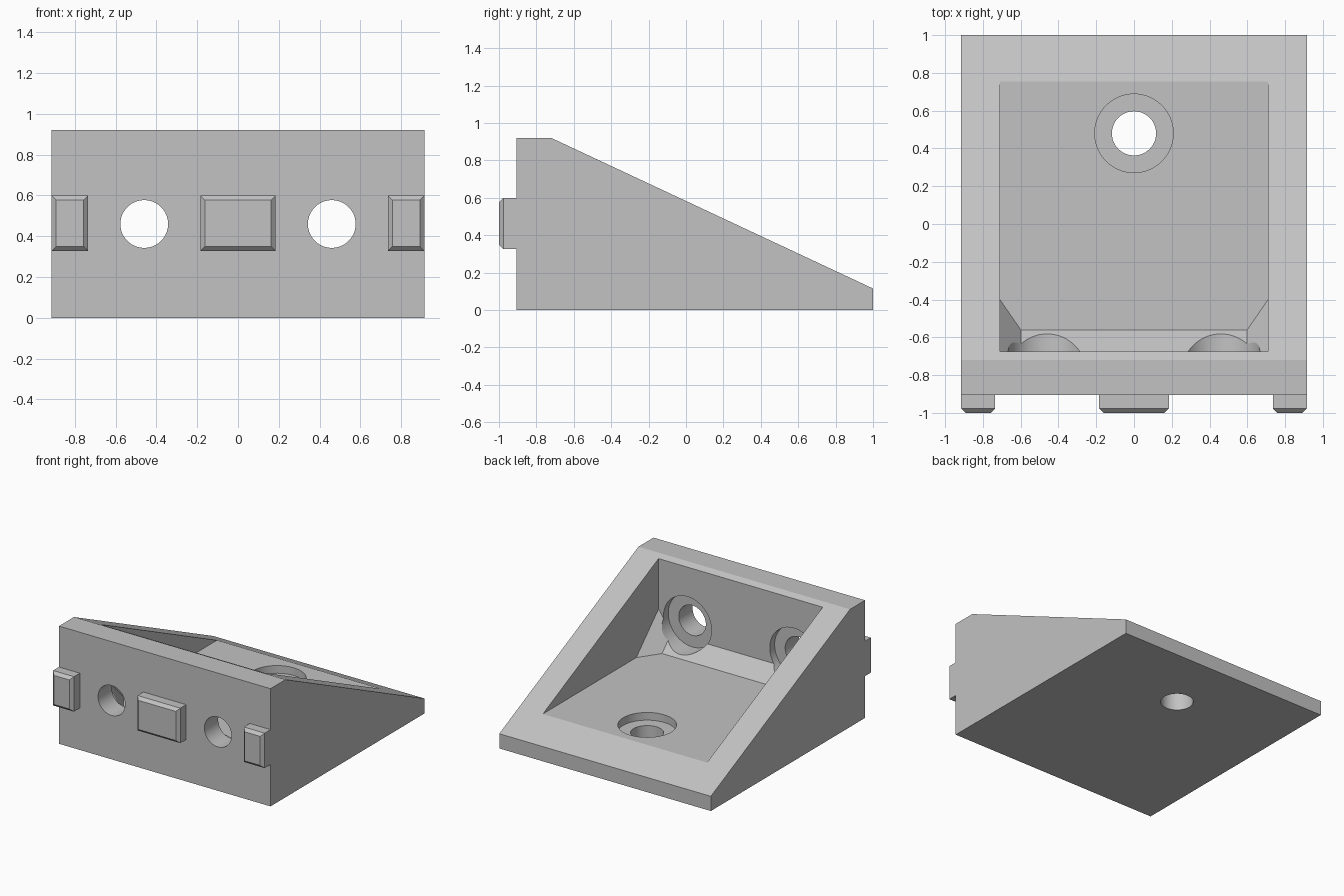
import bpy, bmesh
from mathutils import Vector, Matrix

cube = bpy.data.objects.get("Cube")
if cube:
    bpy.data.objects.remove(cube, do_unlink=True)

# Single grey plastic
grey = bpy.data.materials.new("Light grey")
grey.use_nodes = True
colour = (0.54, 0.54, 0.54, 1)
grey.diffuse_color = colour
bsdf = next(n for n in grey.node_tree.nodes if n.type == 'BSDF_PRINCIPLED')
bsdf.inputs["Base Color"].default_value = colour
bsdf.inputs["Roughness"].default_value = 0.6


def make(name, bm):
    bmesh.ops.recalc_face_normals(bm, faces=bm.faces)
    mesh = bpy.data.meshes.new(name)
    bm.to_mesh(mesh)
    bm.free()
    mesh.materials.append(grey)
    ob = bpy.data.objects.new(name, mesh)
    bpy.context.collection.objects.link(ob)
    return ob


def box(lo, hi):
    bm = bmesh.new()
    lo, hi = Vector(lo), Vector(hi)
    size = Matrix.Diagonal((hi - lo).to_4d())
    size[3][3] = 1
    bmesh.ops.create_cube(bm, size=1, matrix=Matrix.Translation((lo + hi) / 2) @ size)
    return bm


def slice_off(bm, point, normal):
    """Remove everything on the normal side of a plane and cap the cut."""
    cut = bmesh.ops.bisect_plane(bm, geom=bm.verts[:] + bm.edges[:] + bm.faces[:],
                                 plane_co=point, plane_no=normal, clear_outer=True)
    edges = [e for e in cut["geom_cut"] if isinstance(e, bmesh.types.BMEdge)]
    bmesh.ops.edgeloop_fill(bm, edges=edges)


def cylinder(name, start, end, radius):
    start, end = Vector(start), Vector(end)
    axis = end - start
    turn = axis.to_track_quat('Z', 'Y').to_matrix().to_4x4()
    bm = bmesh.new()
    bmesh.ops.create_cone(bm, cap_ends=True, segments=64, radius1=radius, radius2=radius,
                          depth=axis.length,
                          matrix=Matrix.Translation((start + end) / 2) @ turn)
    return make(name, bm)


HALF = 0.915
FRONT, WALL = -0.905, -0.675   # outer and inner face of the front wall
FLOOR, INNER = 0.23, 0.71      # floor height and inner half width
LEG = 0.275                    # size of the corner braces

# Wedge-shaped body with a sloping open top
bm = box((-HALF, FRONT, 0), (HALF, 1, 0.92))
slice_off(bm, (0, 1, 0.115), (0, 0.805, 1.72))
body = make("bracket_body", bm)

# Pocket, with a sloped foot at the wall and braced lower corners
bm = box((-INNER, WALL, FLOOR), (INNER, 0.9, 1.3))
slice_off(bm, (0, WALL, FLOOR + 0.115), (0, -1, -1))
for s in (-1, 1):
    slice_off(bm, (s * INNER, WALL + LEG, FLOOR), (s * LEG / 0.19, -1, -1))
cutters = [make("pocket_cutter", bm)]

# Counterbored screw holes: two in the wall, one in the floor
for s in (-1, 1):
    x, z = s * 0.46, 0.46
    cutters.append(cylinder("wall_recess_cutter", (x, -0.735, z), (x, -0.45, z), 0.208))
    cutters.append(cylinder("wall_hole_cutter", (x, -1.1, z), (x, -0.6, z), 0.117))
cutters.append(cylinder("floor_recess_cutter", (0, 0.48, 0.17), (0, 0.48, 0.5), 0.208))
cutters.append(cylinder("floor_hole_cutter", (0, 0.48, -0.2), (0, 0.48, 0.3), 0.117))

bpy.context.view_layer.objects.active = body
for cutter in cutters:
    cutter.hide_render = True
    mod = body.modifiers.new("cut", 'BOOLEAN')
    mod.operation = 'DIFFERENCE'
    mod.solver = 'EXACT'
    mod.object = cutter
    bpy.ops.object.modifier_apply(modifier=mod.name)
for cutter in cutters:
    bpy.data.objects.remove(cutter, do_unlink=True)

# Locating tabs with bevelled front edges
for name, x0, x1 in (("right_tab", -HALF, -0.735), ("middle_tab", -0.185, 0.185),
                     ("left_tab", 0.735, HALF)):
    bm = box((x0, -0.977, 0.327), (x1, FRONT, 0.6))
    bm.normal_update()
    front = min(bm.faces, key=lambda f: f.calc_center_median().y)
    bmesh.ops.inset_region(bm, faces=[front], thickness=0.023, use_even_offset=True)
    for v in front.verts:
        v.co.y = -1
    make(name, bm)

# Smooth the hole walls, keep the flat faces crisp
bpy.ops.object.select_all(action='DESELECT')
body.select_set(True)
bpy.context.view_layer.objects.active = body
bpy.ops.object.shade_smooth_by_angle(angle=0.3)
